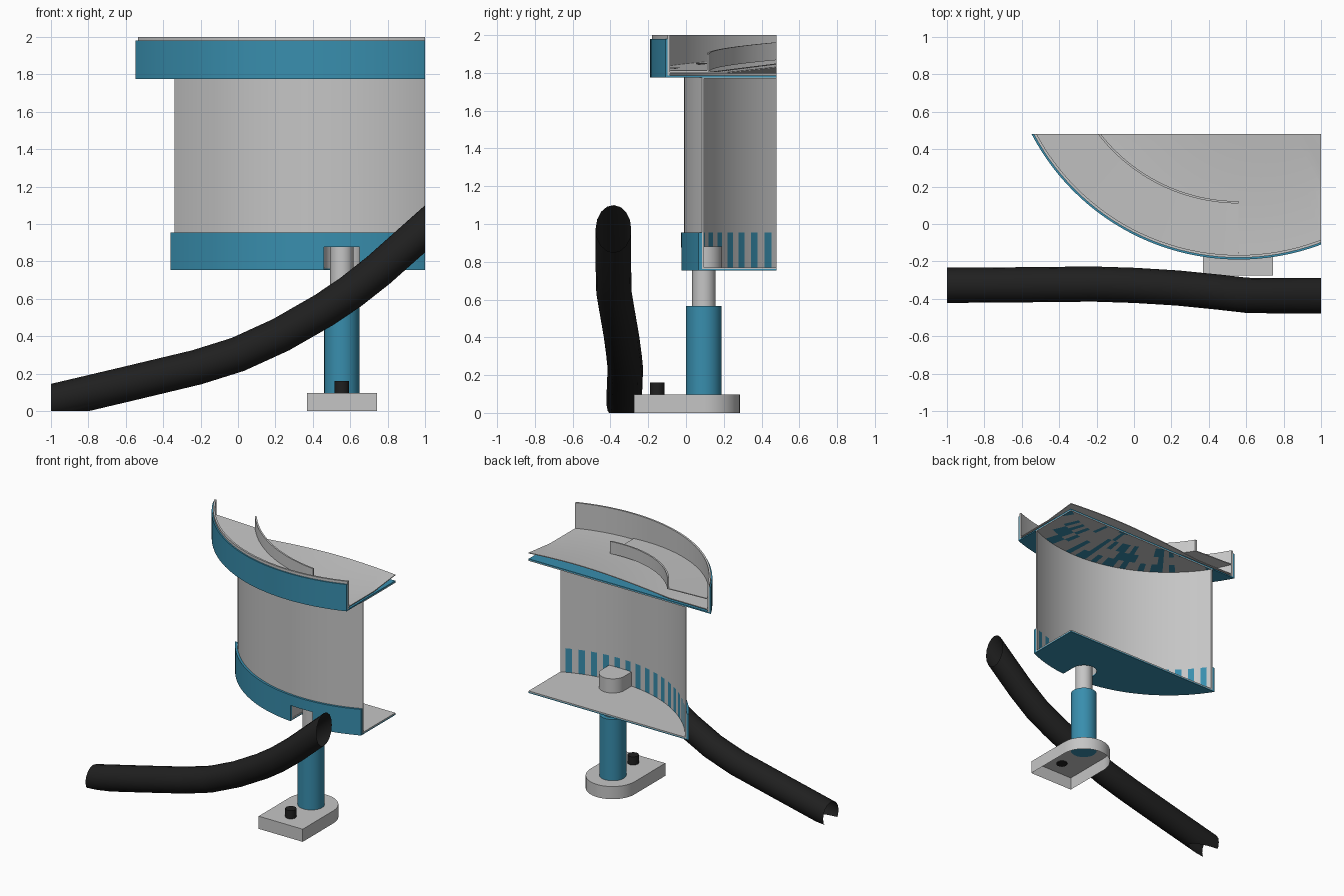
import bpy, bmesh, math, random
from mathutils import Vector

if "Cube" in bpy.data.objects:
    bpy.data.objects.remove(bpy.data.objects["Cube"])

random.seed(4)
CX, CY = 0.56, 1.06          # axis of the round bowl (outside the cut-away section)
XCUT, YCUT = 1.0, 0.48       # section planes


def material(name, rgb):
    m = bpy.data.materials.new(name)
    m.diffuse_color = (*rgb, 1)
    m.use_nodes = True
    m.node_tree.nodes["Principled BSDF"].inputs["Base Color"].default_value = m.diffuse_color
    return m


GREY = material("light grey", (0.56, 0.56, 0.56))
BLUE = material("steel blue", (0.04, 0.27, 0.42))
BLACK = material("rubber black", (0.014, 0.014, 0.014))


def finish(name, bm, *mats):
    bmesh.ops.recalc_face_normals(bm, faces=bm.faces[:])
    me = bpy.data.meshes.new(name)
    bm.to_mesh(me)
    bm.free()
    ob = bpy.data.objects.new(name, me)
    bpy.context.collection.objects.link(ob)
    for m in mats:
        me.materials.append(m)
    return ob


def clip(bm, co, no, cap=True):
    """Remove everything beyond a plane, optionally closing the cut."""
    r = bmesh.ops.bisect_plane(bm, geom=bm.verts[:] + bm.edges[:] + bm.faces[:],
                               plane_co=co, plane_no=no, clear_outer=True)
    if cap:
        edges = [e for e in r["geom_cut"] if isinstance(e, bmesh.types.BMEdge)]
        bmesh.ops.holes_fill(bm, edges=edges, sides=0)


def sweep(name, profile, mats, a0=200, a1=340, rise=0.0, rule=None):
    """Turn a closed (radius, z) profile round the axis, then cut the section."""
    bm = bmesh.new()
    n = round((a1 - a0) / 2.5)
    rings = []
    for i in range(n + 1):
        d = a0 + (a1 - a0) * i / n
        a = math.radians(d)
        rings.append([bm.verts.new((CX + r * math.cos(a), CY + r * math.sin(a),
                                    z + rise * (a1 - d))) for r, z in profile])
    k = len(profile)
    for i in range(n):
        for j in range(k):
            f = bm.faces.new((rings[i][j], rings[i][(j + 1) % k],
                              rings[i + 1][(j + 1) % k], rings[i + 1][j]))
            if rule:
                f.material_index = rule(i, j)
    bm.faces.new(rings[0])
    bm.faces.new(rings[-1][::-1])
    clip(bm, (XCUT, 0, 0), (1, 0, 0))
    clip(bm, (0, YCUT, 0), (0, 1, 0))
    return finish(name, bm, *mats)


def tube_profile(r0, r1, z0, z1):
    return [(r1, z0), (r1, z1), (r0, z1), (r0, z0)]


def d_block(name, mat, cx, yc, r, yfront, z0, z1, front=True, bottom=True):
    """Block with a round back and a flat front; front and bottom may be open."""
    pts = [(cx + r * math.cos(t * math.pi / 24), yc + r * math.sin(t * math.pi / 24))
           for t in range(25)]
    pts = [(cx + r, yfront)] + pts + [(cx - r, yfront)]
    bm = bmesh.new()
    lo = [bm.verts.new((x, y, z0)) for x, y in pts]
    hi = [bm.verts.new((x, y, z1)) for x, y in pts]
    bm.faces.new(hi)
    if bottom:
        bm.faces.new(lo[::-1])
    n = len(pts)
    for i in range(n if front else n - 1):
        j = (i + 1) % n
        bm.faces.new((lo[i], lo[j], hi[j], hi[i]))
    return finish(name, bm, mat)


def cylinder(name, mat, x, y, r, z0, z1):
    bpy.ops.mesh.primitive_cylinder_add(vertices=40, radius=r, depth=z1 - z0,
                                        location=(x, y, (z0 + z1) / 2))
    ob = bpy.context.object
    ob.name = name
    ob.data.materials.append(mat)
    return ob


# Drum body: the inner lower face shows blue and grey stripes
body = sweep("drum_wall",
             [(1.07, 0.765), (1.07, 1.775), (1.06, 1.775), (1.06, 0.955), (1.06, 0.765)],
             (GREY, BLUE), rule=lambda i, j: int(j == 3 and i % 2 == 0))
band = sweep("lower_band", tube_profile(1.071, 1.0875, 0.755, 0.955), (BLUE,))

# Drum floor: grey on top, blue below
floor_top = sweep("floor_top", tube_profile(0.3, 1.07, 0.763, 0.771), (GREY,))
floor_base = sweep("floor_base", tube_profile(0.3, 1.08, 0.755, 0.763), (BLUE,))

# Slot for the leg through band, wall and floor
cutter = d_block("slot_cutter", GREY, 0.555, 0.095, 0.094, -0.2, 0.6, 0.876)
cutter.hide_render = True
for ob in (body, band, floor_top, floor_base):
    mod = ob.modifiers.new("slot", "BOOLEAN")
    mod.operation = "DIFFERENCE"
    mod.solver = "EXACT"
    mod.object = cutter
    bpy.context.view_layer.objects.active = ob
    bpy.ops.object.modifier_apply(modifier="slot")
bpy.data.objects.remove(cutter)
d_block("leg_housing", GREY, 0.555, 0.095, 0.096, -0.01, 0.765, 0.88,
        front=False, bottom=False)

# Tray: blue plate and band, grey inner rim, coned dish
sweep("tray_plate", tube_profile(0.3, 1.24, 1.775, 1.785), (BLUE,))
sweep("tray_band", tube_profile(1.24, 1.25, 1.775, 1.98), (BLUE,))
sweep("tray_rim", tube_profile(1.226, 1.24, 1.785, 2.0), (GREY,))
sweep("dish", [(1.226, 1.798), (1.226, 1.804), (0.95, 1.804), (0.3, 1.885),
               (0.3, 1.879), (0.95, 1.798)], (GREY,))

# Underside of the tray inside the drum, grey with scattered blue streaks
steps = [1.06, 0.95, 0.84, 0.72, 0.6, 0.3]
sweep("tray_underside", [(r, 1.769) for r in steps] + [(0.3, 1.775), (1.06, 1.775)],
      (GREY, BLUE), rule=lambda i, j: int(j < 5 and random.random() < 0.28))

# Spiral track with its inner lip, climbing to the left
sweep("spiral_track", [(1.226, 1.806), (0.938, 1.806), (0.938, 1.9), (0.95, 1.9),
                       (0.95, 1.812), (1.226, 1.812)], (GREY,),
      a1=270, rise=0.062 / 52)

# Leg, foot and bolt
cylinder("leg_post", GREY, 0.555, 0.095, 0.062, 0.5, 0.878)
cylinder("leg_sleeve", BLUE, 0.555, 0.095, 0.094, 0.093, 0.567)
d_block("foot", GREY, 0.555, 0.098, 0.187, -0.275, 0.0, 0.097, bottom=False)
cylinder("foot_bolt", BLACK, 0.555, -0.152, 0.039, 0.09, 0.16)

# Hose: round sweep along a bent path, cut open at the section planes and ground
path = [(-1.3, -0.33, -0.022), (-0.6, -0.325, 0.143), (-0.22, -0.321, 0.234),
        (0.0, -0.328, 0.303), (0.23, -0.342, 0.408), (0.46, -0.365, 0.54),
        (0.6, -0.381, 0.634), (0.75, -0.384, 0.752), (1.2, -0.384, 1.152)]
cu = bpy.data.curves.new("hose_path", "CURVE")
cu.dimensions = "3D"
cu.bevel_depth = 0.094
cu.bevel_resolution = 6
sp = cu.splines.new("POLY")
sp.points.add(len(path) - 1)
for p, c in zip(sp.points, path):
    p.co = (*c, 1)
tmp = bpy.data.objects.new("hose_path", cu)
bpy.context.collection.objects.link(tmp)
bm = bmesh.new()
bm.from_mesh(tmp.to_mesh())
bpy.data.objects.remove(tmp)
for co, no in (((1, 0, 0), (1, 0, 0)), ((-1, 0, 0), (-1, 0, 0)), ((0, 0, 0), (0, 0, -1))):
    clip(bm, co, no, cap=False)
finish("hose", bm, BLACK)

# Smooth shading with crisp edges
bpy.ops.object.select_all(action="SELECT")
bpy.context.view_layer.objects.active = body
bpy.ops.object.shade_smooth_by_angle(angle=math.radians(30))
